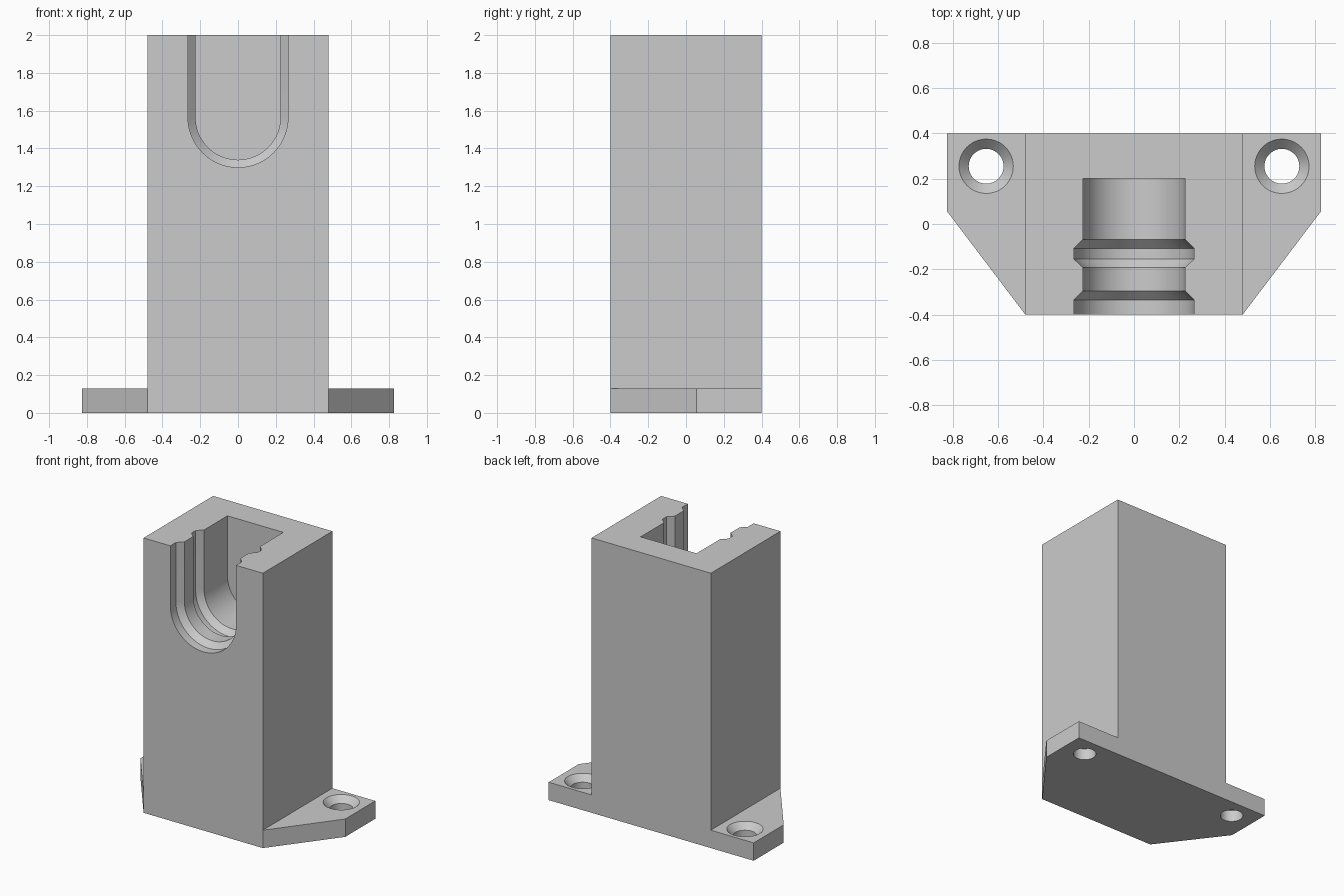
import bpy, bmesh, math

cube = bpy.data.objects.get("Cube")
if cube:
    bpy.data.objects.remove(cube, do_unlink=True)

grey = bpy.data.materials.new("plain_grey")
grey.use_nodes = True
colour = (0.6, 0.6, 0.6, 1)
grey.diffuse_color = colour
grey.node_tree.nodes["Principled BSDF"].inputs["Base Color"].default_value = colour

HALF_W, HALF_D, HEIGHT = 0.48, 0.4, 2.0
WING_X, WING_Y, PLATE_H = 0.825, 0.055, 0.13


def loft(name, rings):
    """Skin a solid through matching closed rings of points."""
    bm = bmesh.new()
    loops = [[bm.verts.new(p) for p in ring] for ring in rings]
    for a, b in zip(loops, loops[1:]):
        for i in range(len(a)):
            j = (i + 1) % len(a)
            bm.faces.new((a[i], a[j], b[j], b[i]))
    bm.faces.new(loops[0])
    bm.faces.new(loops[-1])
    bmesh.ops.recalc_face_normals(bm, faces=bm.faces)
    mesh = bpy.data.meshes.new(name)
    bm.to_mesh(mesh)
    bm.free()
    mesh.materials.append(grey)
    obj = bpy.data.objects.new(name, mesh)
    bpy.context.collection.objects.link(obj)
    return obj


def combine(target, tool, operation):
    """Apply a boolean and discard the tool."""
    mod = target.modifiers.new(tool.name, 'BOOLEAN')
    mod.operation, mod.solver, mod.object = operation, 'EXACT', tool
    bpy.context.view_layer.objects.active = target
    bpy.ops.object.modifier_apply(modifier=mod.name)
    bpy.data.objects.remove(tool, do_unlink=True)


def prism(name, outline, top):
    return loft(name, [[(x, y, z) for x, y in outline] for z in (0, top)])


def u_ring(y, r, centre_z=1.565, steps=48):
    """Round-bottomed slot section, open past the top of the tower."""
    arc = [(r * math.cos(math.pi * (1 + i / steps)), y,
            centre_z + r * math.sin(math.pi * (1 + i / steps)))
           for i in range(steps + 1)]
    return arc + [(r, y, HEIGHT + 0.1), (-r, y, HEIGHT + 0.1)]


def circle(x, y, z, r, steps=48):
    return [(x + r * math.cos(math.tau * i / steps),
             y + r * math.sin(math.tau * i / steps), z) for i in range(steps)]


# Tower and mounting plate with chamfered front corners
right_side = [(HALF_W, -HALF_D), (WING_X, WING_Y), (WING_X, HALF_D)]
left_side = [(-x, y) for x, y in reversed(right_side)]
tower = prism("mounting_post", [(-HALF_W, -HALF_D), (HALF_W, -HALF_D),
                                (HALF_W, HALF_D), (-HALF_W, HALF_D)], HEIGHT)
combine(tower, prism("plate", right_side + left_side, PLATE_H), 'UNION')

# Grooved slot, open at the front and top
WIDE, NARROW = 0.265, 0.225
profile = [(-0.5, WIDE), (-0.335, WIDE), (-0.295, NARROW), (-0.193, NARROW),
           (-0.155, WIDE), (-0.108, WIDE), (-0.068, NARROW), (0.2, NARROW)]
combine(tower, loft("slot", [u_ring(y, r) for y, r in profile]), 'DIFFERENCE')

# Countersunk screw holes
HOLE, SINK = 0.077, 0.12
for side in (-1, 1):
    levels = [(-0.1, HOLE), (PLATE_H - 0.045, HOLE), (PLATE_H, SINK), (PLATE_H + 0.1, SINK)]
    combine(tower, loft("screw_hole", [circle(side * 0.653, 0.255, z, r)
                                       for z, r in levels]), 'DIFFERENCE')

bpy.ops.object.select_all(action='DESELECT')
tower.select_set(True)
bpy.context.view_layer.objects.active = tower
bpy.ops.object.shade_smooth_by_angle(angle=math.radians(25))
